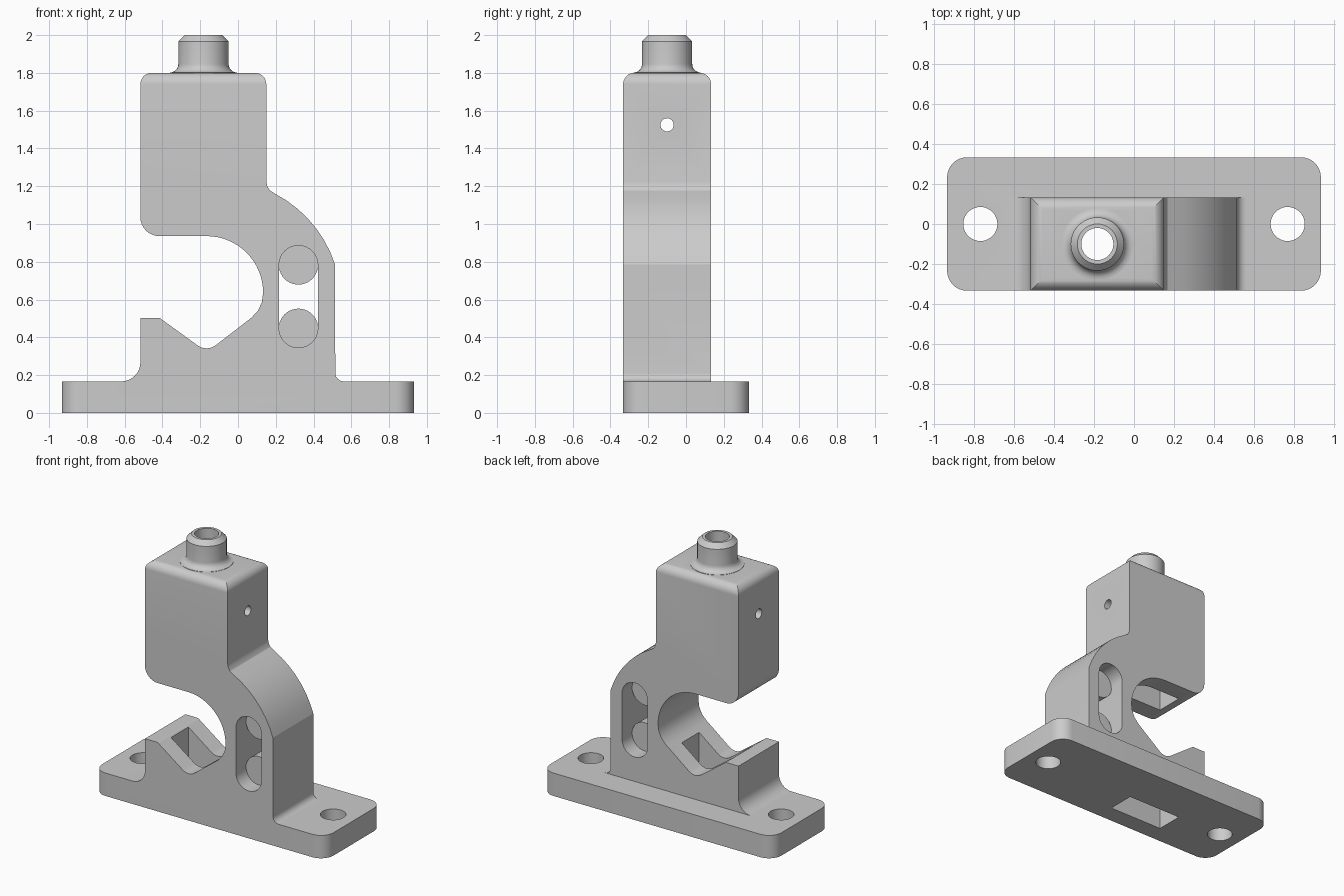
import bpy, bmesh
from math import sin, cos, tan, pi, radians
from mathutils import Vector

if "Cube" in bpy.data.objects:
    bpy.data.objects.remove(bpy.data.objects["Cube"])

AX, AY = -0.183, -0.1      # axis of the plunger housing
Y0, Y1 = -0.333, 0.133     # front and back of the body


def rounded(pts, seg=8):
    """Polygon from (u, v, radius) corners, with radius 0 left sharp."""
    out = []
    for i, (u, v, r) in enumerate(pts):
        p = Vector((u, v))
        if r == 0:
            out.append(p)
            continue
        a = (Vector(pts[i - 1][:2]) - p).normalized()
        b = (Vector(pts[(i + 1) % len(pts)][:2]) - p).normalized()
        th = a.angle(b)
        t, f = r / tan(th / 2), pi - th
        c = p + (a + b).normalized() * r / sin(th / 2)
        v0, v1 = p + a * t - c, p + b * t - c
        for k in range(seg + 1):
            s = k / seg
            out.append(c + (v0 * sin((1 - s) * f) + v1 * sin(s * f)) / sin(f))
    return out


def arc(cx, cy, r, a0, a1, n):
    return [(cx + r * cos(radians(a0 + (a1 - a0) * k / n)),
             cy + r * sin(radians(a0 + (a1 - a0) * k / n)), 0) for k in range(n + 1)]


def finish(bm, name):
    bmesh.ops.recalc_face_normals(bm, faces=bm.faces)
    me = bpy.data.meshes.new(name)
    bm.to_mesh(me)
    bm.free()
    ob = bpy.data.objects.new(name, me)
    bpy.context.collection.objects.link(ob)
    return ob


def prism(name, pts, axis, lo, hi):
    """Extrude a 2D outline along x, y or z from lo to hi."""
    place = {'x': lambda p: (lo, p[0], p[1]),
             'y': lambda p: (p[0], lo, p[1]),
             'z': lambda p: (p[0], p[1], lo)}[axis]
    bm = bmesh.new()
    face = bm.faces.new([bm.verts.new(place(p)) for p in pts])
    ext = bmesh.ops.extrude_face_region(bm, geom=[face])
    move = Vector([(hi - lo) * (axis == k) for k in 'xyz'])
    bmesh.ops.translate(bm, vec=move,
                        verts=[g for g in ext['geom'] if isinstance(g, bmesh.types.BMVert)])
    return finish(bm, name)


def rect(u0, u1, v0, v1, r=0):
    return rounded([(u0, v0, r), (u1, v0, r), (u1, v1, r), (u0, v1, r)])


def circle(u, v, r, n=40):
    return arc(u, v, r, 0, 360 - 360 / n, n - 1)


def combine(ob, other, op):
    other.hide_render = True
    m = ob.modifiers.new(op, 'BOOLEAN')
    m.object, m.operation, m.solver = other, op, 'EXACT'
    bpy.context.view_layer.objects.active = ob
    bpy.ops.object.modifier_apply(modifier=m.name)
    bpy.data.objects.remove(other)


# body: C-shaped clamp profile with V-shaped lower jaw
outline = [(-0.617, 0.1, 0), (-0.617, 0.167, 0)]
outline += arc(-0.617, 0.267, 0.1, -85, 0, 8)
outline += [(-0.517, 0.503, 0), (-0.415, 0.503, 0.03), (-0.165, 0.322, 0.08),
            (0.07, 0.503, 0), (0.105, 0.54, 0), (0.126, 0.585, 0)]
outline += arc(-0.167, 0.636, 0.3, 0, 90, 16)
outline += [(-0.517, 0.936, 0.1), (-0.517, 1.8, 0.06), (0.15, 1.8, 0.06),
            (0.15, 1.225, 0), (0.155, 1.2, 0), (0.168, 1.178, 0)]
outline += arc(-0.104, 0.584, 0.65, 62.5, 18, 7)
outline += arc(0.56, 0.212, 0.045, 180, 265, 6)
outline += [(0.56, 0.167, 0), (0.56, 0.1, 0)]
body = prism("clamp_bracket", rounded(outline), 'y', Y0, Y1)

# round the top front and back edges with a side profile
side = rounded([(Y0, 0, 0), (Y1, 0, 0), (Y1, 1.8, 0.06), (Y0, 1.8, 0.06)])
combine(body, prism("side_profile", side, 'x', -1, 1), 'INTERSECT')

# base plate
combine(body, prism("base_plate", rect(-0.933, 0.933, -0.333, 0.333, 0.1), 'z', 0, 0.167), 'UNION')

# neck on top: turned profile with a filleted foot and chamfered rim
neck = [(0, 1.7), (0.178, 1.7), (0.178, 1.802)]
neck += [(0.178 - 0.045 * sin(radians(a)), 1.847 - 0.045 * cos(radians(a))) for a in range(15, 91, 15)]
neck += [(0.133, 1.967), (0.1, 2.0), (0, 2.0)]
bm = bmesh.new()
vs = [bm.verts.new((AX + r, AY, z)) for r, z in neck]
es = [bm.edges.new(e) for e in zip(vs, vs[1:])]
bmesh.ops.spin(bm, geom=vs + es, cent=(AX, AY, 0), axis=(0, 0, 1), angle=2 * pi, steps=40)
bmesh.ops.remove_doubles(bm, verts=bm.verts, dist=1e-4)
combine(body, finish(bm, "neck"), 'UNION')

# holes: bolts, neck bore, cross pin, jaw cavities and side slot
slot = arc(0.32, 0.783, 0.103, 0, 180, 16) + arc(0.32, 0.448, 0.103, 180, 360, 16)
cavity = rect(AX - 0.217, AX + 0.217, AY - 0.1, AY + 0.1)
cutters = [prism("bolt_hole", circle(s * 0.767, 0, 0.085), 'z', -0.1, 0.3) for s in (-1, 1)]
cutters += [prism("lower_cavity", cavity, 'z', -0.1, 0.7),
            prism("upper_cavity", cavity, 'z', 0.7, 1.6),
            prism("neck_bore", circle(AX, AY, 0.08), 'z', 1.5, 2.1),
            prism("pin_hole", circle(AY, 1.525, 0.035, 24), 'x', -0.7, 0.3),
            prism("side_slot", slot, 'y', -0.5, 0.3)]
for c in cutters:
    combine(body, c, 'DIFFERENCE')

# two round plugs recessed in the ends of the slot
for name, z in (("upper_plug", 0.783), ("lower_plug", 0.448)):
    prism(name, circle(0.32, z, 0.104), 'y', AY - 0.117, AY + 0.117)

# smooth the fine curves, keep the coarse outer arc faceted
bpy.ops.object.select_all(action='DESELECT')
body.select_set(True)
bpy.context.view_layer.objects.active = body
bpy.ops.object.shade_smooth_by_angle(angle=radians(20))
